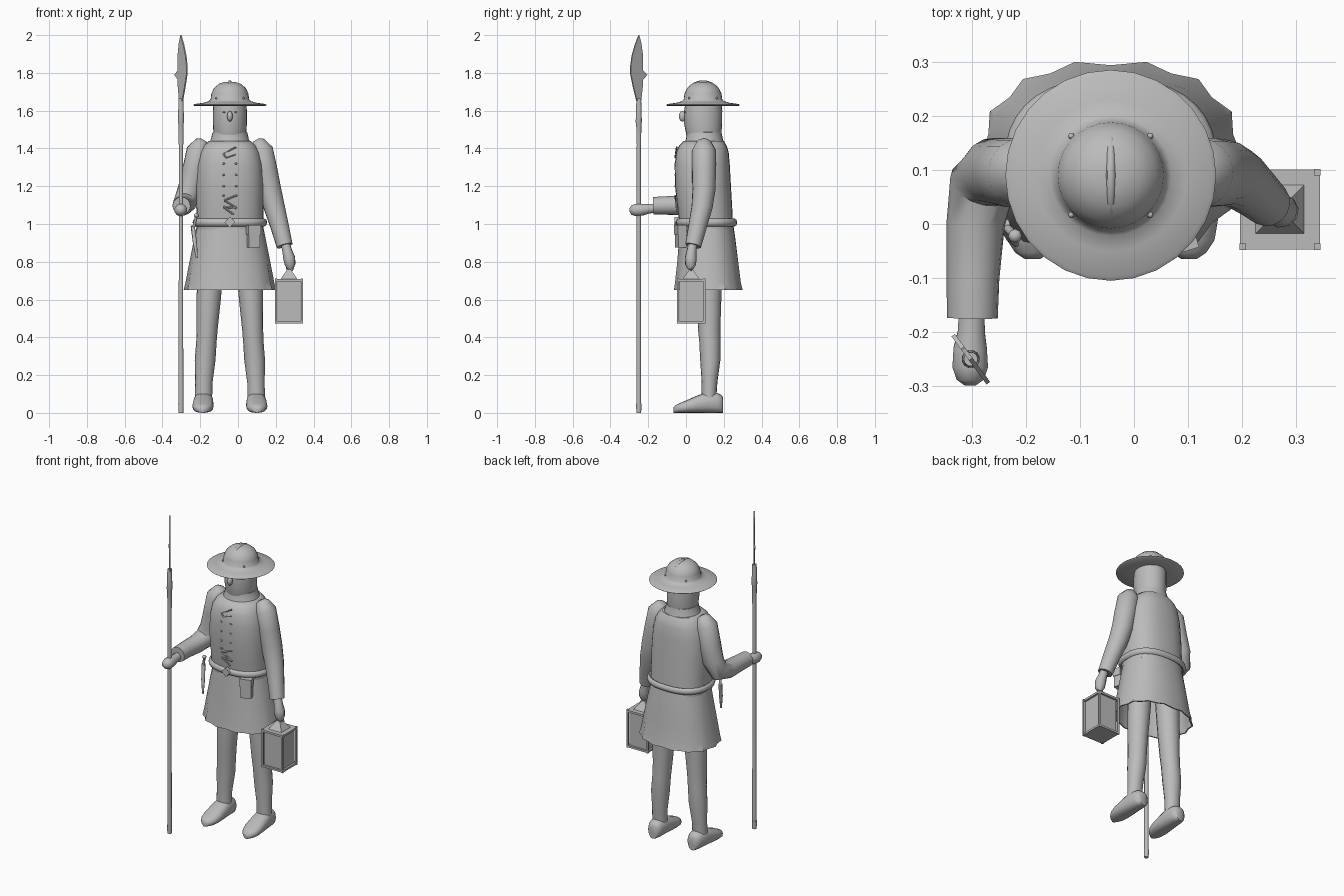
import bpy, bmesh, math
from mathutils import Vector, Matrix

if "Cube" in bpy.data.objects:
    bpy.data.objects.remove(bpy.data.objects["Cube"])

CX, CY = -0.043, 0.09          # body axis
grey = bpy.data.materials.new("plain_grey")
grey.diffuse_color = (0.5, 0.5, 0.5, 1)
grey.use_nodes = True
grey.node_tree.nodes["Principled BSDF"].inputs["Base Color"].default_value = grey.diffuse_color


def finish(name, bm, smooth=True):
    bmesh.ops.recalc_face_normals(bm, faces=bm.faces)
    me = bpy.data.meshes.new(name)
    bm.to_mesh(me)
    bm.free()
    ob = bpy.data.objects.new(name, me)
    bpy.context.collection.objects.link(ob)
    me.materials.append(grey)
    if smooth:
        bpy.ops.object.select_all(action='DESELECT')
        ob.select_set(True)
        bpy.context.view_layer.objects.active = ob
        bpy.ops.object.shade_smooth_by_angle(angle=math.radians(45))
    return ob


def skin(name, rings, closed=False, smooth=True):
    """Join equal-length rings of points; cap the ends unless closed."""
    bm = bmesh.new()
    vs = [[bm.verts.new(p) for p in r] for r in rings]
    n = len(vs[0])
    for a, b in zip(vs, vs[1:] + (vs[:1] if closed else [])):
        for i in range(n):
            bm.faces.new((a[i], a[(i + 1) % n], b[(i + 1) % n], b[i]))
    if not closed:
        bm.faces.new(vs[0])
        bm.faces.new(vs[-1])
    return finish(name, bm, smooth)


def oval(cx, y0, y1, z, hw, n=24, e=2.0, wave=0.0):
    """Horizontal superellipse between y0 and y1; wave pulls in every other point."""
    pts = []
    for i in range(n):
        a = 2 * math.pi * i / n
        c, s = math.cos(a), math.sin(a)
        k = 1 - wave * (i % 2)
        x = math.copysign(abs(c) ** (2 / e), c) * hw * k
        y = math.copysign(abs(s) ** (2 / e), s) * (y1 - y0) / 2 * k
        pts.append((cx + x, (y0 + y1) / 2 + y, z))
    return pts


def tube(name, path, n=14):
    """Sweep round sections along (x, y, z, radius) points."""
    P = [Vector(p[:3]) for p in path]
    rings, ref = [], None
    for i, p in enumerate(P):
        t = (P[min(i + 1, len(P) - 1)] - P[max(i - 1, 0)]).normalized()
        if ref is None:
            ref = t.orthogonal()
        ref = (ref - t * ref.dot(t)).normalized()
        side = t.cross(ref)
        r = path[i][3]
        rings.append([p + r * (ref * math.cos(2 * math.pi * k / n) + side * math.sin(2 * math.pi * k / n))
                      for k in range(n)])
    return skin(name, rings)


def ball(name, loc, size, n=16):
    bm = bmesh.new()
    bmesh.ops.create_uvsphere(bm, u_segments=n, v_segments=max(6, n // 2), radius=1,
                              matrix=Matrix.Translation(loc) @ Matrix.Diagonal((*size, 1)))
    return finish(name, bm)


def box(name, x0, x1, y0, y1, z0, z1, turn=0):
    bm = bmesh.new()
    bmesh.ops.create_cube(bm, size=1, matrix=Matrix.Translation(((x0 + x1) / 2, (y0 + y1) / 2, (z0 + z1) / 2))
                          @ Matrix.Rotation(turn, 4, 'Z') @ Matrix.Diagonal((x1 - x0, y1 - y0, z1 - z0, 1)))
    return finish(name, bm, False)


# coat body with sloping shoulders
skin("coat_body", [oval(CX, y0, y1, z, hw, 28, 2.5) for z, hw, y0, y1 in (
    (0.97, .178, -.03, .25), (1.08, .178, -.045, .245), (1.2, .18, -.058, .238), (1.31, .174, -.06, .232),
    (1.38, .158, -.052, .226), (1.415, .138, -.036, .215), (1.44, .11, -.01, .2))])
# collar and head
skin("collar", [oval(CX, y0, y1, z, hw) for z, hw, y0, y1 in (
    (1.42, .115, -.012, .205), (1.45, .1, .0, .195), (1.485, .092, .004, .188), (1.487, .08, .01, .18))])
skin("head", [oval(CX, y0, y1, z, hw) for z, hw, y0, y1 in (
    (1.44, .08, .01, .182), (1.48, .087, .0, .188), (1.53, .09, -.01, .191),
    (1.6, .09, -.01, .192), (1.66, .085, 0, .185))])
ball("nose", (CX, -.018, 1.57), (.016, .02, .028), 10)
for s in (-1, 1):
    ball("eye", (CX + s * .03, -.004, 1.592), (.008, .005, .004), 8)

# pleated skirt: outer wall, hem and hollow inside
SK = ((1.0, .174, -.03, .25, 0), (.92, .19, -.038, .263, .01), (.8, .214, -.05, .28, .025),
      (.69, .235, -.062, .294, .045), (.65, .245, -.068, .304, .055))
rings = [oval(CX, y0, y1, z, hw, 28, 2.3, w) for z, hw, y0, y1, w in SK]
rings += [oval(CX, y0 + .008, y1 - .008, z, hw - .008, 28, 2.3, w) for z, hw, y0, y1, w in reversed(SK[1:])]
skin("skirt", rings)

# belt, buckle
belt = []
for k in range(8):
    a = 2 * math.pi * k / 8
    d = .013 * math.cos(a)
    belt.append(oval(CX, -.04 - d, .258 + d, 1.008 + .02 * math.sin(a), .184 + d, 36, 2.4))
skin("belt", belt, closed=True)
skin("buckle", [[(CX + .028 * c, y, 1.01 + .028 * s) for c, s in ((1, 0), (0, 1), (-1, 0), (0, -1))]
                for y in (-.04, -.062)], smooth=False)

# pouch with flap at the right hip
box("pouch", .05, .112, -.05, -.005, .875, .96, .3)
box("pouch_flap", .046, .115, -.054, -.005, .945, .995, .3)
# dagger at the left hip
tube("dagger_sheath", [(-.24, .0, .99, .011), (-.228, -.022, .9, .011), (-.218, -.038, .82, .005)], 8)
tube("dagger_grip", [(-.22, -.022, 1.045, .007), (-.234, -.008, .985, .008)], 8)
ball("dagger_pommel", (-.22, -.022, 1.045), (.013, .013, .011), 8)


# laces and hooks down the chest
def front(z):
    return -.06 + max(0, z - 1.33) * .15 + max(0, 1.18 - z) * .11


def lace(name, pts):
    for a, b in zip(pts, pts[1:]):
        tube(name, [(CX + x, front(z), z, .005) for x, z in (a, b)], 6)


lace("upper_lace", [(.032, 1.408), (-.035, 1.373), (-.022, 1.352), (.032, 1.37)])
lace("lower_lace", [(.03, 1.15), (-.03, 1.125), (.035, 1.085), (-.035, 1.09), (.02, 1.05)])
for z in (1.32, 1.26, 1.2, 1.15):
    for s in (-1, 1):
        ball("hook", (CX + s * .033, -.056, z), (.009, .006, .005), 6)

# wide-brimmed helmet: lathe profile of brim and dome
prof = [(.085, 1.63), (.188, 1.625), (.195, 1.63), (.188, 1.635), (.14, 1.642), (.112, 1.65), (.102, 1.66),
        (.098, 1.69), (.084, 1.72), (.058, 1.742), (.025, 1.753)]
skin("helmet", [oval(CX, CY - r, CY + r, z, r, 28) for r, z in prof])
# crest ridge over the dome, front to back
tube("helmet_crest", [(CX, CY + .097 * math.cos(a), 1.665 + .087 * math.sin(a), r) for a, r in
                      [(math.radians(20 + 14 * i), .003 + .006 * math.sin(math.pi * i / 10)) for i in range(11)]], 8)
for k in range(4):
    a = math.pi / 4 + k * math.pi / 2
    ball("helmet_stud", (CX + .103 * math.cos(a), CY + .103 * math.sin(a), 1.666), (.006, .006, .006), 8)

# legs and rounded shoes
for s in (-1, 1):
    skin("leg", [oval(CX + s * o, y0, y1, z, hw, 16) for z, o, hw, y0, y1 in (
        (.85, .1, .07, .05, .192), (.72, .106, .068, .055, .19), (.6, .112, .064, .058, .187),
        (.45, .12, .056, .063, .182), (.38, .124, .054, .07, .182), (.28, .131, .055, .075, .182),
        (.16, .138, .046, .083, .166), (.07, .14, .046, .083, .16))])
    shoe = []
    for y, w, h in ((.197, .026, .08), (.188, .038, .095), (.165, .047, .106), (.11, .052, .11), (.06, .055, .092),
                    (.01, .056, .07), (-.03, .048, .053), (-.053, .032, .042), (-.065, .014, .03)):
        o = .14 + (.1 - y) * .03
        # superellipse upright section standing on the floor
        shoe.append([(px, y, max(0, h / 2 + pz)) for px, pz, _ in oval(CX + s * o, -h / 2, h / 2, 0, w, 16, 2.4)])
    skin("shoe", shoe)

# left arm bent forward, holding the pole
tube("left_sleeve", [(-.182, .095, 1.445, .018), (-.188, .095, 1.435, .038), (-.208, .095, 1.39, .064),
                     (-.232, .095, 1.28, .064), (-.258, .098, 1.18, .062), (-.28, .075, 1.115, .062),
                     (-.293, .0, 1.098, .054), (-.298, -.1, 1.098, .049), (-.299, -.174, 1.096, .047)], 16)
tube("left_hand", [(-.3, -.15, 1.085, .024), (-.301, -.2, 1.08, .026), (-.303, -.23, 1.076, .032),
                   (-.303, -.265, 1.074, .034), (-.303, -.288, 1.074, .026), (-.303, -.299, 1.074, .01)], 12)
# right arm hanging down
tube("right_sleeve", [(.096, .095, 1.445, .018), (.102, .095, 1.435, .038), (.122, .095, 1.39, .064),
                      (.146, .095, 1.28, .064), (.168, .095, 1.18, .061), (.192, .085, 1.09, .056),
                      (.22, .062, .99, .049), (.247, .038, .885, .043)], 16)
tube("right_hand", [(.25, .036, .9, .024), (.26, .03, .86, .026), (.271, .025, .82, .032),
                    (.276, .024, .785, .029), (.279, .024, .76, .014)], 10)

# pole weapon
PX, PY = -.302, -.25
tube("pole", [(PX, PY, 0.03, .013), (PX, PY, 1.5, .011)], 12)
tube("pole_ferrule", [(PX, PY, 0, .013), (PX, PY, .05, .015)], 12)
tube("blade_sleeve", [(PX, PY, 1.42, .013), (PX, PY, 1.53, .014), (PX, PY, 1.54, .017),
                      (PX, PY, 1.6, .015), (PX, PY, 1.665, .013)], 12)
outline = [(-.013, 1.65), (-.024, 1.73), (-.026, 1.765), (-.055, 1.79), (-.026, 1.812), (-.024, 1.9),
           (-.014, 1.96), (0, 2.0), (.024, 1.95), (.045, 1.89), (.055, 1.83), (.053, 1.79), (.035, 1.72), (.013, 1.65)]
ux, uy = .59, -.807
skin("blade", [[(PX + u * ux - d * uy, PY + u * uy + d * ux, z) for u, z in outline]
               for d in (-.004, .004)], smooth=False)

# lantern: plates, posts, inner box, roof and handle
LX, LY, H = .27, .027, .074
box("lantern_base", LX - H, LX + H, LY - H, LY + H, .474, .486)
box("lantern_top", LX - H, LX + H, LY - H, LY + H, .695, .708)
box("lantern_glass", LX - .062, LX + .062, LY - .062, LY + .062, .485, .697)
for sx in (-1, 1):
    for sy in (-1, 1):
        px, py = LX + sx * .069, LY + sy * .069
        box("lantern_post", px - .006, px + .006, py - .006, py + .006, .472, .711)
skin("lantern_roof", [[(LX + h * a, LY + h * b, z) for a, b in ((1, 1), (-1, 1), (-1, -1), (1, -1))]
                      for h, z in ((.047, .705), (.01, .758))], smooth=False)
tube("lantern_ring", [(LX + .005 + .018 * math.cos(a), LY, .77 + .018 * math.sin(a), .004)
                      for a in [i * math.pi / 6 for i in range(13)]], 6)
